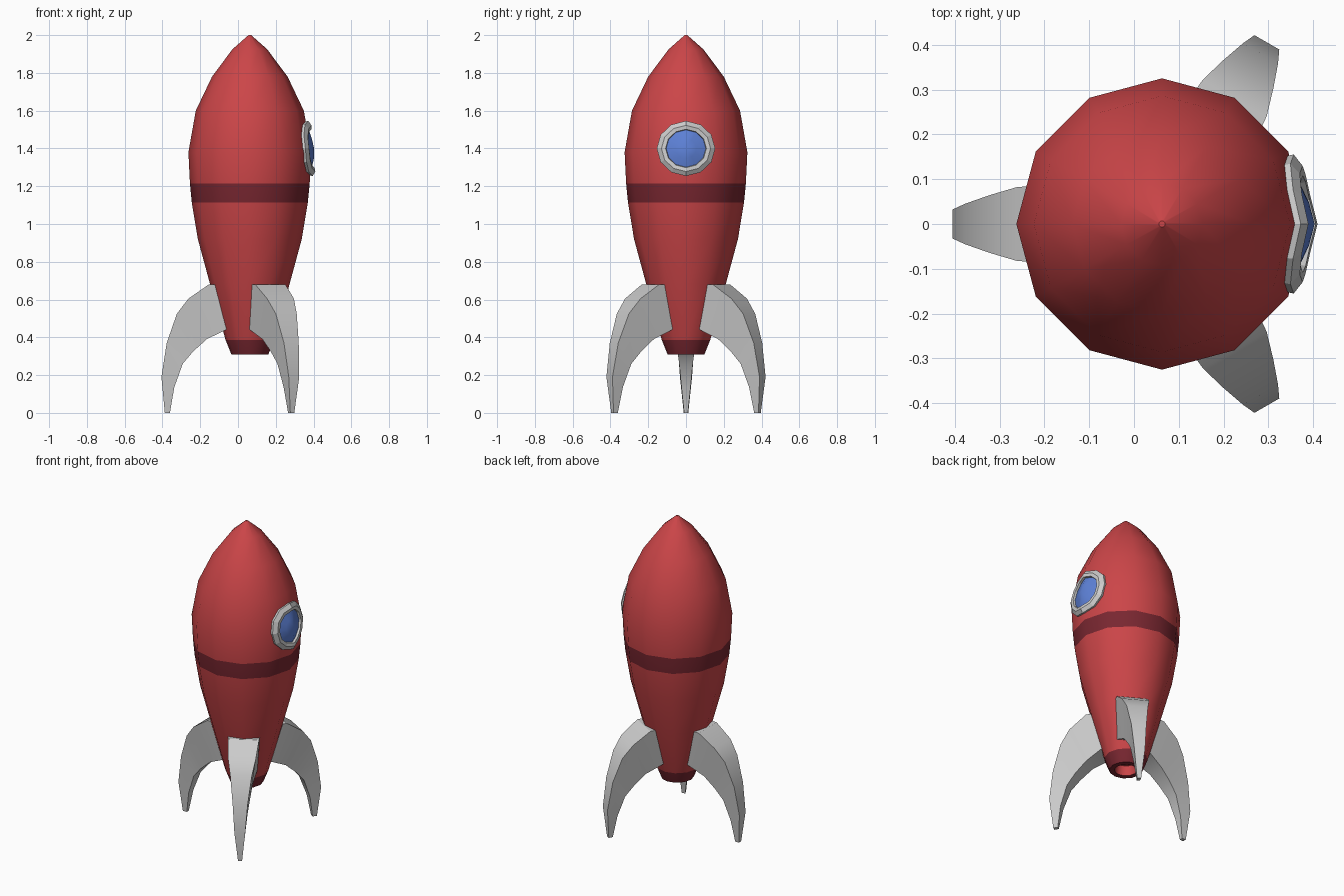
import bpy, bmesh
from math import sin, cos, pi, radians
from mathutils import Matrix, Vector

if "Cube" in bpy.data.objects:
    bpy.data.objects.remove(bpy.data.objects["Cube"])

AXIS_X = 0.0625  # rocket axis
SIDES = 12


def material(name, rgb):
    m = bpy.data.materials.new(name)
    m.diffuse_color = (*rgb, 1)
    m.use_nodes = True
    m.node_tree.nodes["Principled BSDF"].inputs["Base Color"].default_value = m.diffuse_color
    return m


RED = material("red", (0.60, 0.06, 0.065))
DARK = material("dark_red", (0.19, 0.02, 0.03))
BLUE = material("glass_blue", (0.11, 0.22, 0.68))


def finish(name, bm, mats=(), smooth=None):
    bmesh.ops.recalc_face_normals(bm, faces=bm.faces)
    me = bpy.data.meshes.new(name)
    bm.to_mesh(me)
    bm.free()
    ob = bpy.data.objects.new(name, me)
    bpy.context.collection.objects.link(ob)
    for m in mats:
        me.materials.append(m)
    if smooth:
        bpy.ops.object.select_all(action='DESELECT')
        ob.select_set(True)
        bpy.context.view_layer.objects.active = ob
        bpy.ops.object.shade_smooth_by_angle(angle=radians(smooth))
    return ob


def loft(bm, rings, closed=True):
    """Bridge successive point rings; returns vertex rings and face strips."""
    vs = [[bm.verts.new(p) for p in r] for r in rings]
    n = len(vs[0])
    strips = []
    for a, b in zip(vs, vs[1:]):
        strips.append([bm.faces.new((a[i], a[(i + 1) % n], b[(i + 1) % n], b[i]))
                       for i in range(n)])
    return vs, strips


# Hull: (radius, z) from inside the nozzle, round the lip and up to the nose
HULL = [(0.055, 0.37), (0.066, 0.31), (0.098, 0.31), (0.128, 0.385), (0.21, 0.68),
        (0.275, 0.92), (0.307, 1.113), (0.317, 1.215), (0.325, 1.38), (0.286, 1.60),
        (0.20, 1.78), (0.092, 1.925), (0.007, 2.0)]
bm = bmesh.new()
rings = [[(AXIS_X + r * cos(2 * pi * i / SIDES), r * sin(2 * pi * i / SIDES), z)
          for i in range(SIDES)] for r, z in HULL]
vs, strips = loft(bm, rings)
bm.faces.new(vs[0])
bm.faces.new(vs[-1])
for k in (1, 2, 6):  # nozzle lip and waist band
    for f in strips[k]:
        f.material_index = 1
finish("hull", bm, (RED, DARK), 40)


def hull_radius(z):
    for (r0, z0), (r1, z1) in zip(HULL[2:], HULL[3:]):
        if z0 <= z <= z1:
            return r0 + (r1 - r0) * (z - z0) / (z1 - z0)


# Porthole: rings wrapped onto the hull surface
def wrapped_ring(radius, lift):
    pts = []
    for i in range(SIDES):
        a = 2 * pi * i / SIDES
        y, z = radius * cos(a), 1.40 + 0.94 * radius * sin(a)
        x = AXIS_X + hull_radius(z) - 0.268 * abs(y) + lift
        pts.append((x, y, z))
    return pts


bm = bmesh.new()
loft(bm, [wrapped_ring(r, h) for r, h in
          ((0.150, -0.012), (0.155, 0.014), (0.130, 0.027), (0.108, 0.022), (0.104, 0.004))])
finish("porthole_frame", bm)

bm = bmesh.new()
vs, _ = loft(bm, [wrapped_ring(0.106, 0.008), wrapped_ring(0.055, 0.016)])
apex = bm.verts.new((AXIS_X + hull_radius(1.40) + 0.019, 0, 1.40))
for i in range(SIDES):
    bm.faces.new((vs[1][i], vs[1][(i + 1) % SIDES], apex))
finish("porthole_glass", bm, (BLUE,), 40)

# Fins: stations of (outer r, z, half width, inner r, z, half width)
FIN = [(0.14, 0.68, 0.095, 0.08, 0.45, 0.075),
       (0.217, 0.68, 0.092, 0.127, 0.44, 0.073),
       (0.325, 0.605, 0.082, 0.228, 0.39, 0.054),
       (0.386, 0.525, 0.064, 0.300, 0.325, 0.045),
       (0.440, 0.37, 0.045, 0.355, 0.26, 0.036),
       (0.468, 0.19, 0.032, 0.400, 0.135, 0.024),
       (0.450, 0.0, 0.012, 0.423, 0.0, 0.010)]
for name, angle in (("fin_left", 180), ("fin_back", 60), ("fin_front", -60)):
    bm = bmesh.new()
    vs, _ = loft(bm, [[(ro, -wo, zo), (ro, wo, zo), (ri, wi, zi), (ri, -wi, zi)]
                      for ro, zo, wo, ri, zi, wi in FIN])
    bm.faces.new(vs[0])
    bm.faces.new(vs[-1])
    bm.transform(Matrix.Translation((AXIS_X, 0, 0)) @ Matrix.Rotation(radians(angle), 4, 'Z'))
    finish(name, bm, (), 30)
